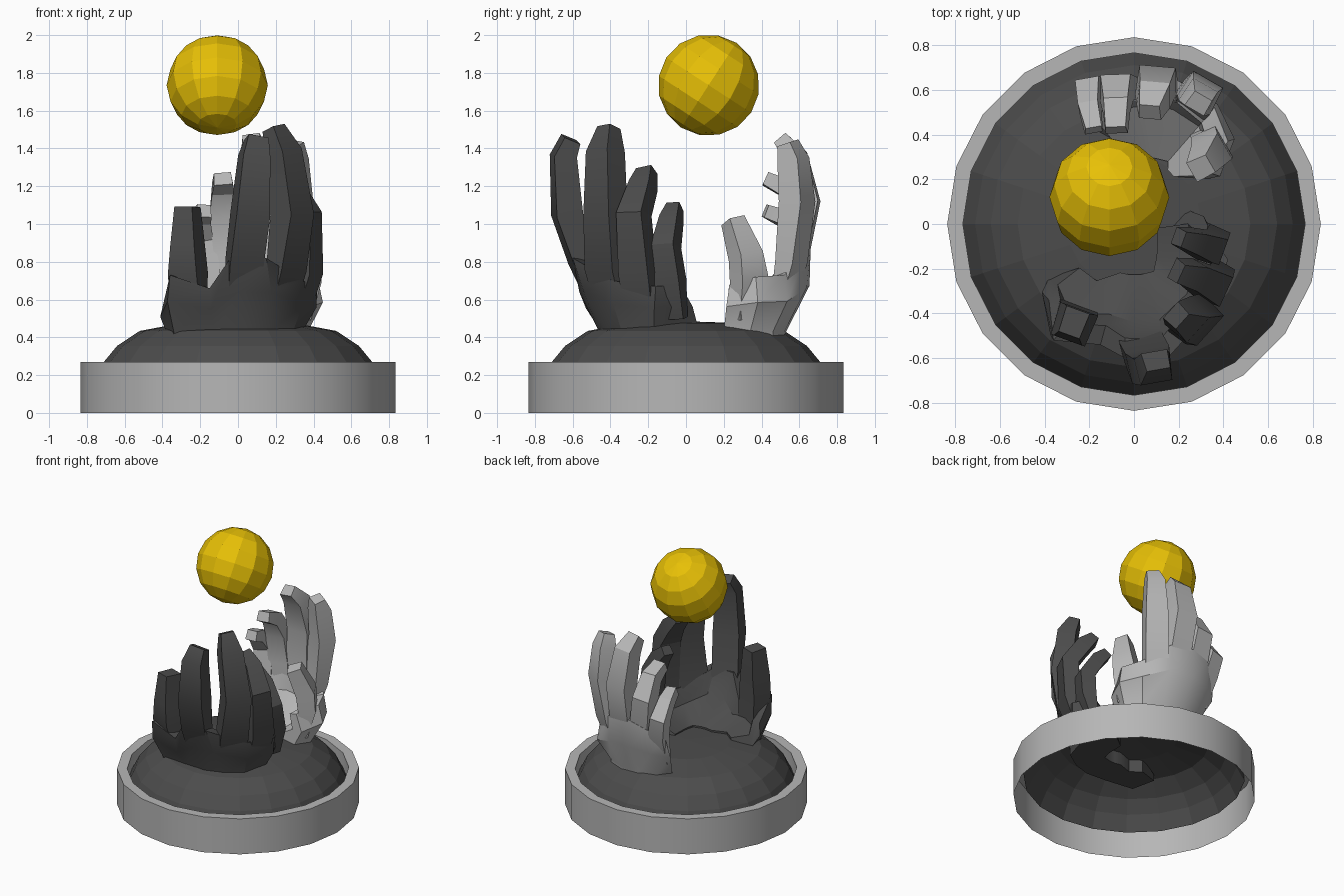
import bpy, bmesh, math
from mathutils import Vector, Matrix


def material(name, rgb):
    m = bpy.data.materials.new(name)
    m.diffuse_color = (*rgb, 1)
    return m


LIGHT = material("light grey", (0.47, 0.47, 0.47))
DARK = material("dark grey", (0.072, 0.072, 0.072))
YELLOW = material("yellow", (0.85, 0.56, 0.002))


def finish(bm, name, mat, smooth=None, fix_normals=True):
    if fix_normals:
        bmesh.ops.recalc_face_normals(bm, faces=bm.faces[:])
    me = bpy.data.meshes.new(name)
    bm.to_mesh(me)
    bm.free()
    ob = bpy.data.objects.new(name, me)
    bpy.context.collection.objects.link(ob)
    me.materials.append(mat)
    if smooth:
        bpy.ops.object.select_all(action='DESELECT')
        ob.select_set(True)
        bpy.context.view_layer.objects.active = ob
        bpy.ops.object.shade_smooth_by_angle(angle=math.radians(smooth))
    return ob


def loft(bm, loops, caps=True):
    """Skin a row of equally long closed point loops."""
    rows = [[bm.verts.new(p) for p in loop] for loop in loops]
    n = len(rows[0])
    for a, b in zip(rows, rows[1:]):
        for i in range(n):
            j = (i + 1) % n
            bm.faces.new((a[i], a[j], b[j], b[i]))
    if caps:
        bm.faces.new(rows[0][::-1])
        bm.faces.new(rows[-1])


def turned(name, profile, mat, smooth=None, sides=20):
    bm = bmesh.new()
    angles = [2 * math.pi * i / sides for i in range(sides)]
    loft(bm, [[(r * math.cos(a), r * math.sin(a), z) for a in angles]
              for r, z in profile], caps=False)
    bmesh.ops.remove_doubles(bm, verts=bm.verts[:], dist=0.0005)
    return finish(bm, name, mat, smooth, fix_normals=False)


# Base: rim ring, open underneath, with a hollow dome set inside it
turned("base_ring", [(0.835, 0), (0.835, 0.27), (0.765, 0.27), (0.765, 0.16)], LIGHT, 30)
turned("base_dome", [(0.765, 0.16), (0.71, 0.27), (0.64, 0.355), (0.52, 0.434),
                     (0.3, 0.475), (0.0001, 0.485)], DARK)

# Ball: low-poly sphere with its axis tipped to the back
bm = bmesh.new()
bmesh.ops.create_uvsphere(bm, u_segments=12, v_segments=8, radius=0.268)
bm.transform(Matrix.Translation((-0.11, 0.12, 1.735))
             @ Matrix.Rotation(math.radians(-33), 4, 'X'))
finish(bm, "ball", YELLOW)


def add_finger(bm, angle, joints):
    """Four-sided tapering finger; joints are (x, y, z, width, thickness)."""
    a = math.radians(angle)
    out = Vector((math.cos(a), math.sin(a), 0))
    pts = [Vector(j[:3]) for j in joints]
    loops = []
    for i, (x, y, z, w, t) in enumerate(joints):
        path = (pts[min(i + 1, len(pts) - 1)] - pts[max(i - 1, 0)]).normalized()
        normal = (out - path * out.dot(path)).normalized()
        side = path.cross(normal).normalized() * w / 2
        normal = normal * t / 2
        # the back of the finger is a little narrower than the pad
        loops.append([pts[i] + normal + side * 0.9, pts[i] + normal - side * 0.9,
                      pts[i] - normal - side, pts[i] - normal + side])
    loft(bm, loops)


def add_palm(bm, focus, bulge, columns):
    """Cupped palm; columns are (base x, base y, rim x, rim y, rim z)."""
    loops = []
    for i, (bx, by, rx, ry, rz) in enumerate(columns):
        base, rim = Vector((bx, by)), Vector((rx, ry))
        mid = (base + rim) / 2
        mid += (mid - focus).normalized() * bulge
        k = 0.6 if i in (0, len(columns) - 1) else 1

        def inward(p, d):
            to = focus - p
            return p + to.normalized() * min(d * k, to.length * 0.85)
        zm = 0.42 + (rz - 0.42) * 0.55
        loops.append([(*base, 0.38), (*base, 0.43), (*mid, zm), (*rim, rz),
                      (*inward(rim, 0.09), rz - 0.01), (*inward(mid, 0.13), zm),
                      (*inward(base, 0.24), 0.49), (*inward(base, 0.24), 0.38)])
    loft(bm, loops)


def hand(name, mat, focus, bulge, columns, fingers):
    bm = bmesh.new()
    add_palm(bm, Vector(focus), bulge, columns)
    for angle, joints in fingers:
        add_finger(bm, angle, joints)
    finish(bm, name, mat, 32)


# Front hand: thumb first, then index to little finger
front_palm = [
    (-0.38, -0.24, -0.38, -0.34, 0.58), (-0.34, -0.42, -0.36, -0.52, 0.73),
    (-0.12, -0.45, -0.15, -0.54, 0.66), (0.04, -0.46, -0.04, -0.60, 0.82),
    (0.17, -0.42, 0.15, -0.60, 0.82), (0.29, -0.34, 0.34, -0.39, 0.70),
    (0.34, -0.17, 0.42, -0.16, 0.67), (0.22, 0.07, 0.34, -0.03, 0.68)]
front_fingers = [
    (-110, [(-0.26, -0.40, 0.52, 0.18, 0.08), (-0.27, -0.45, 0.74, 0.18, 0.15),
            (-0.27, -0.45, 0.88, 0.15, 0.15), (-0.27, -0.44, 1.09, 0.11, 0.12)]),
    (-80, [(0.03, -0.48, 0.58, 0.20, 0.05), (0.04, -0.56, 0.80, 0.20, 0.10),
           (0.07, -0.63, 1.05, 0.20, 0.14), (0.09, -0.65, 1.36, 0.16, 0.12),
           (0.10, -0.61, 1.45, 0.12, 0.09)]),
    (-42, [(0.22, -0.39, 0.54, 0.20, 0.05), (0.26, -0.43, 0.76, 0.22, 0.10),
           (0.29, -0.43, 1.05, 0.20, 0.14), (0.24, -0.43, 1.38, 0.17, 0.13),
           (0.19, -0.41, 1.51, 0.10, 0.08)]),
    (-25, [(0.32, -0.24, 0.52, 0.18, 0.05), (0.37, -0.26, 0.74, 0.19, 0.10),
           (0.36, -0.28, 1.05, 0.16, 0.12), (0.27, -0.23, 1.20, 0.13, 0.11),
           (0.19, -0.21, 1.28, 0.10, 0.07)]),
    (-20, [(0.32, -0.07, 0.50, 0.15, 0.05), (0.36, -0.09, 0.70, 0.16, 0.10),
           (0.35, -0.11, 0.88, 0.14, 0.11), (0.27, -0.08, 1.02, 0.11, 0.10),
           (0.20, -0.06, 1.09, 0.08, 0.07)])]
hand("front_hand", DARK, (-0.04, -0.13), 0.035, front_palm, front_fingers)

# Back hand, in the same order
back_palm = [
    (0.32, 0.20, 0.33, 0.23, 0.68), (0.37, 0.34, 0.42, 0.37, 0.72),
    (0.31, 0.46, 0.36, 0.52, 0.73), (0.18, 0.52, 0.20, 0.64, 0.86),
    (0.03, 0.53, 0.02, 0.66, 0.88), (-0.10, 0.50, -0.12, 0.65, 0.84),
    (-0.18, 0.42, -0.23, 0.58, 0.78)]
back_fingers = [
    (30, [(0.32, 0.34, 0.50, 0.18, 0.06), (0.35, 0.34, 0.70, 0.18, 0.12),
          (0.35, 0.32, 0.83, 0.15, 0.13), (0.30, 0.25, 1.02, 0.10, 0.10)]),
    (60, [(0.23, 0.51, 0.56, 0.17, 0.05), (0.27, 0.56, 0.80, 0.18, 0.10),
          (0.30, 0.59, 1.12, 0.17, 0.13), (0.29, 0.57, 1.34, 0.14, 0.12),
          (0.29, 0.54, 1.43, 0.10, 0.08)]),
    (85, [(0.11, 0.56, 0.58, 0.18, 0.05), (0.11, 0.60, 0.86, 0.18, 0.10),
          (0.10, 0.64, 1.12, 0.18, 0.13), (0.09, 0.58, 1.36, 0.15, 0.12),
          (0.07, 0.50, 1.45, 0.10, 0.08)]),
    (92, [(-0.04, 0.56, 0.58, 0.15, 0.05), (-0.05, 0.60, 0.84, 0.16, 0.10),
          (-0.08, 0.61, 1.05, 0.15, 0.12), (-0.08, 0.53, 1.19, 0.12, 0.10),
          (-0.08, 0.42, 1.24, 0.10, 0.07)]),
    (100, [(-0.15, 0.51, 0.56, 0.12, 0.05), (-0.17, 0.58, 0.78, 0.13, 0.10),
           (-0.20, 0.60, 0.92, 0.12, 0.11), (-0.20, 0.52, 1.03, 0.10, 0.09),
           (-0.18, 0.42, 1.07, 0.08, 0.07)])]
hand("back_hand", LIGHT, (0.10, 0.22), 0.06, back_palm, back_fingers)
